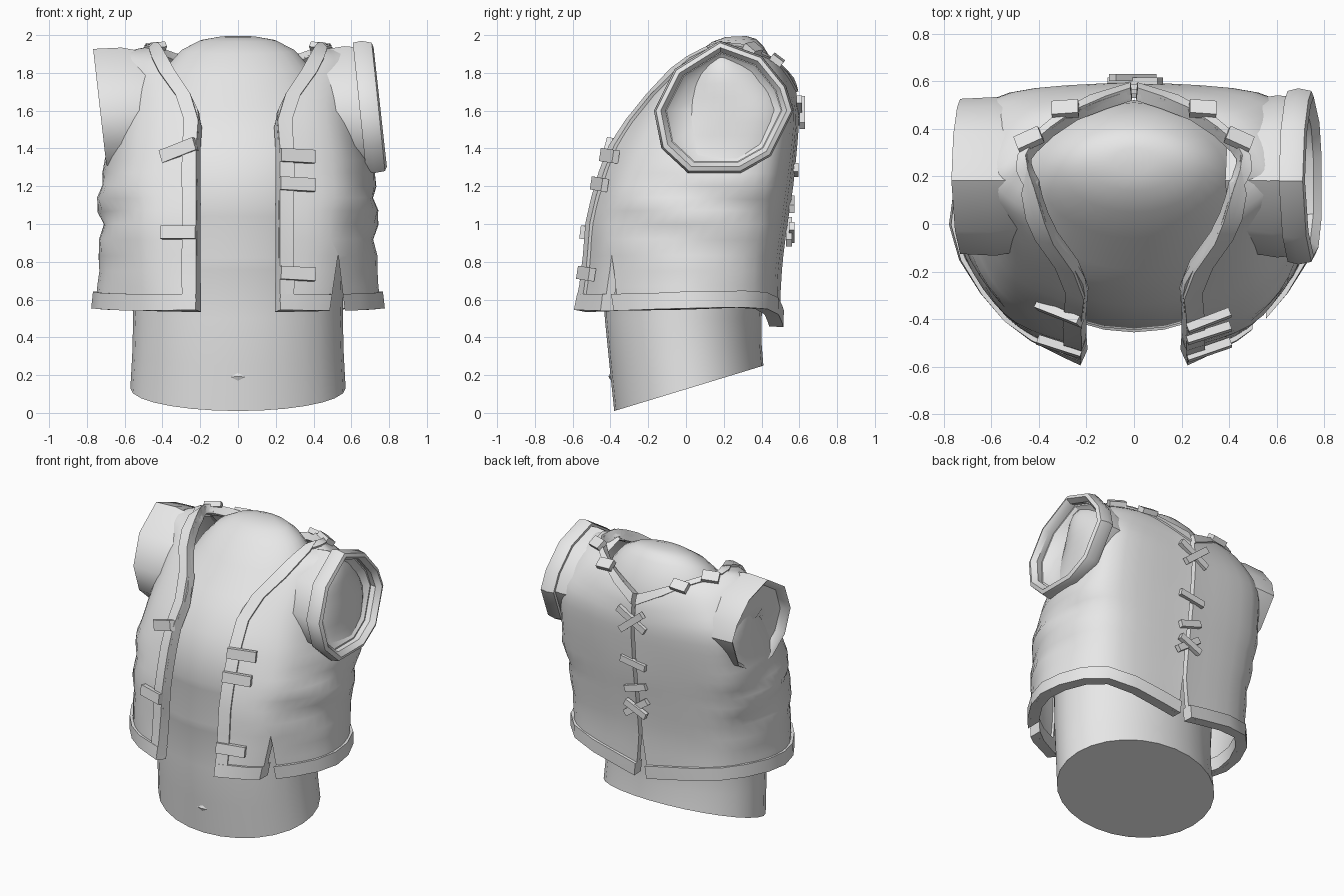
import bpy, bmesh, math
from mathutils import Vector

if "Cube" in bpy.data.objects:
    bpy.data.objects.remove(bpy.data.objects["Cube"])

grey = bpy.data.materials.new("plain_grey")
grey.diffuse_color = (0.8, 0.8, 0.8, 1)
grey.use_nodes = True
grey.node_tree.nodes["Principled BSDF"].inputs["Base Color"].default_value = grey.diffuse_color


def make(name, verts, faces, thick=0, cutters=(), angle=35):
    """Mesh object, optionally thickened and cut, shaded smooth with sharp edges."""
    me = bpy.data.meshes.new(name)
    me.from_pydata([tuple(v) for v in verts], [], faces)
    bm = bmesh.new()
    bm.from_mesh(me)
    bmesh.ops.recalc_face_normals(bm, faces=bm.faces)
    bm.to_mesh(me)
    bm.free()
    ob = bpy.data.objects.new(name, me)
    bpy.context.collection.objects.link(ob)
    me.materials.append(grey)
    bpy.ops.object.select_all(action='DESELECT')
    ob.select_set(True)
    bpy.context.view_layer.objects.active = ob
    if thick:
        m = ob.modifiers.new("thickness", 'SOLIDIFY')
        m.thickness, m.offset = thick, 0
    for c in cutters:
        m = ob.modifiers.new("slit", 'BOOLEAN')
        m.object, m.operation, m.solver = c, 'DIFFERENCE', 'EXACT'
    for m in list(ob.modifiers):
        bpy.ops.object.modifier_apply(modifier=m.name)
    bpy.ops.object.shade_smooth_by_angle(angle=math.radians(angle))
    return ob


def grid(name, rows, **kw):
    n = len(rows[0])
    faces = [(i * n + j, i * n + j + 1, (i + 1) * n + j + 1, (i + 1) * n + j)
             for i in range(len(rows) - 1) for j in range(n - 1)]
    return make(name, [p for r in rows for p in r], faces, **kw)


def loft(name, loops, caps=(True, True), **kw):
    n = len(loops[0])
    faces = [(i * n + j, i * n + (j + 1) % n, (i + 1) * n + (j + 1) % n, (i + 1) * n + j)
             for i in range(len(loops) - 1) for j in range(n)]
    if caps[0]:
        faces.append(tuple(range(n)))
    if caps[1]:
        faces.append(tuple((len(loops) - 1) * n + j for j in range(n)))
    return make(name, [p for l in loops for p in l], faces, **kw)


def curve(pts, t):
    """Catmull-Rom through the points."""
    n = len(pts)
    t = max(0, min(t, n - 1))
    i = min(int(t), n - 2)
    f = t - i
    a, b, c, d = (pts[max(0, min(k, n - 1))] for k in range(i - 1, i + 3))
    return 0.5 * (2 * b + (c - a) * f + (2 * a - 5 * b + 4 * c - d) * f * f
                  + (3 * b - a - 3 * c + d) * f ** 3)


# Torso: height at front and back, half width, front y, back y
torso = [(.01, .25, .57, -.38, .41), (.25, .37, .56, -.405, .40), (.5, .5, .555, -.43, .40),
         (.76, .74, .56, -.435, .42), (.82, .80, .56, -.455, .43), (1.04, 1.02, .58, -.42, .45),
         (1.10, 1.08, .59, -.445, .46), (1.4, 1.4, .6, -.34, .5), (1.55, 1.6, .56, -.25, .52),
         (1.62, 1.74, .47, -.19, .51), (1.78, 1.86, .39, -.06, .46), (1.9, 1.94, .3, .05, .41),
         (1.965, 1.98, .2, .14, .37), (1.99, 1.995, .09, .21, .32)]
loops = []
for zf, zb, w, yf, yb in torso:
    loop = []
    for k in range(28):
        a = 2 * math.pi * k / 28
        c = math.cos(a)
        loop.append((w * math.sin(a), (yf + yb) / 2 - (yb - yf) / 2 * c,
                     (zf + zb) / 2 + (zf - zb) / 2 * c))
    loops.append(loop)
loft("torso", loops, angle=60)
make("navel", [(-.04, -.398, .19), (0, -.401, .212), (.04, -.398, .19), (0, -.399, .17),
               (0, -.41, .193)], [(0, 1, 4), (1, 2, 4), (2, 3, 4), (3, 0, 4)])

# Vest half: each level runs front edge, front, side, back, back seam
lower = [(.21, -.56, .54), (.52, -.38, .54), (.74, 0, .55), (.55, .40, .55), (.012, .48, .45),
         (.21, -.52, .75), (.52, -.38, .75), (.72, 0, .75), (.56, .40, .75), (.012, .49, .75),
         (.21, -.50, 1.0), (.53, -.36, 1.0), (.71, .02, 1.0), (.57, .43, 1.0), (.012, .52, 1.0),
         (.21, -.45, 1.2), (.55, -.30, 1.2), (.71, .08, 1.2), (.60, .46, 1.2), (.012, .55, 1.2)]
upper = [(.21, -.38, 1.4), (.53, -.22, 1.4), (.66, .12, 1.4), (.60, .49, 1.4), (.012, .57, 1.4),
         (.21, -.24, 1.6), (.50, -.12, 1.6), (.66, .20, 1.6), (.58, .51, 1.6), (.012, .58, 1.55),
         (.33, -.06, 1.8), (.50, .00, 1.77), (.65, .20, 1.8), (.50, .48, 1.74), (.012, .57, 1.67),
         (.38, .06, 1.88), (.50, .10, 1.88), (.58, .22, 1.89), (.40, .45, 1.83), (.012, .56, 1.72),
         (.41, .17, 1.93), (.44, .25, 1.93), (.42, .32, 1.92), (.24, .46, 1.85), (.012, .545, 1.76)]
pts = [Vector(p) for p in lower + upper]
levels = [pts[i:i + 5] for i in range(0, len(pts), 5)]


def vest(u, v, s):
    p = curve([curve(l, u) for l in levels], v)
    fold = math.sin(math.pi * u / 4) ** 2 * math.exp(-((p.z - 1.05) / .22) ** 2)
    p.x += .022 * fold * math.sin(p.z * 26 + u * 2.5 + s)
    return Vector((p.x * s, p.y, p.z))


def along(f, t, dt, dist):
    """Points on f at start, half and full distance from t."""
    out, prev, run = [f(t)], f(t), 0
    for goal in (dist / 2, dist):
        while run < goal and -.1 < t < 8.1:
            t += dt
            q = f(t)
            run += (q - prev).length
            prev = q
        out.append(prev)
    return out


def bar(name, p, q, normal, width=.06, thick=.035, lift=.03):
    d = (q - p).normalized()
    n = (normal - d * normal.dot(d)).normalized()
    w = d.cross(n) * width / 2
    loops = []
    for e in (p, q):
        e = e + n * lift
        loops.append([e + w + n * thick / 2, e - w + n * thick / 2,
                      e - w - n * thick / 2, e + w - n * thick / 2])
    loft(name, loops)


# Slits in the hem, front and back
def wedge(name, x0, x1, xt, zt, y0, y1):
    ob = loft(name, [[(x0, y, .3), (x1, y, .3), (xt, y, zt)] for y in (y0, y1)])
    ob.hide_render = True
    return ob


front_slit = wedge("front_slit_cutter", .45, .595, .53, .84, -.75, -.1)
back_slit = wedge("back_slit_cutter", -.07, .06, .002, .86, .3, .75)

for s, side in ((1, "left"), (-1, "right")):
    cut = [front_slit, back_slit] if s > 0 else [back_slit]
    us = [k / 6 for k in range(25)]
    vs = [k / 3 for k in range(25)]
    grid(side + "_vest", [[vest(u, v, s) for u in us] for v in vs], thick=.035,
         cutters=cut, angle=45)
    # Raised trims: hem, front edge and back of the neck
    grid(side + "_hem_trim", [along(lambda t: vest(u, t, s), 0, .02, .085) for u in us[::2]],
         thick=.075, cutters=cut)
    grid(side + "_front_trim", [along(lambda t: vest(t, v, s), 0, .01, .08) for v in vs[::2]],
         thick=.07)
    grid(side + "_neck_trim", [along(lambda t: vest(u, t, s), 8, -.02, .07) for u in us[::3]],
         thick=.06)
    # Front laces and neck stitches
    for v, tilt in (((3.75, 0), (3, 0), (.9, 0)) if s > 0 else ((4.05, -.06), (1.75, .01))):
        p, _, q = along(lambda t: vest(t, v, s), 0, .01, .19)
        bar(side + "_front_lace", p + Vector((0, 0, .01)), q + Vector((0, 0, tilt)),
            Vector((s * .4, -1, .15)), width=.07, lift=.04)
    for u in (2.3, 3.05):
        p, _, q = along(lambda t: vest(u, t, s), 8, -.02, .11)
        bar(side + "_neck_stitch", p, q, Vector((s * .2, .6, .8)), width=.07, lift=.035)

# Back lacing: two crosses and two single bars
for x0, z0, x1, z1, y in ((-.1, 1.54, .11, 1.66, .575), (-.09, 1.66, .08, 1.52, .59),
                          (-.09, 1.27, .10, 1.30, .555), (-.08, 1.13, .08, 1.08, .535),
                          (-.08, 1.02, .09, .90, .52), (-.08, .92, .08, .99, .535)):
    bar("back_lace", Vector((x0, y, z0)), Vector((x1, y, z1)), Vector((0, 1, 0)), .045, .03, .025)

# Armholes: outline in y and z, lofted outwards with a hollow end
outline = [(.18, 1.97), (.40, 1.89), (.53, 1.73), (.57, 1.60), (.45, 1.36), (.29, 1.27),
           (.01, 1.27), (-.13, 1.40), (-.17, 1.60), (-.06, 1.82)]


def armhole(name, s, tilt, steps, caps=(False, True)):
    loft(name, [[(s * (x + tilt * (z - 1.6)), .2 + (y - .2) * k, 1.61 + (z - 1.61) * k)
                 for y, z in outline] for x, k in steps], caps=caps, angle=40)


armhole("left_sleeve", 1, -.1, [(.42, .84), (.6, .92), (.68, .9), (.68, .82), (.64, .7),
                                (.62, .4), (.61, .1)])
armhole("left_sleeve_ring", 1, -.1, [(.65, .86), (.645, .97), (.69, 1.0), (.745, .97),
                                     (.755, .90), (.72, .83), (.65, .86)], (False, False))
armhole("right_sleeve", -1, .1, [(.42, .82), (.58, .9), (.73, .88), (.72, .83), (.68, .76),
                                 (.66, .4), (.65, .1)])
